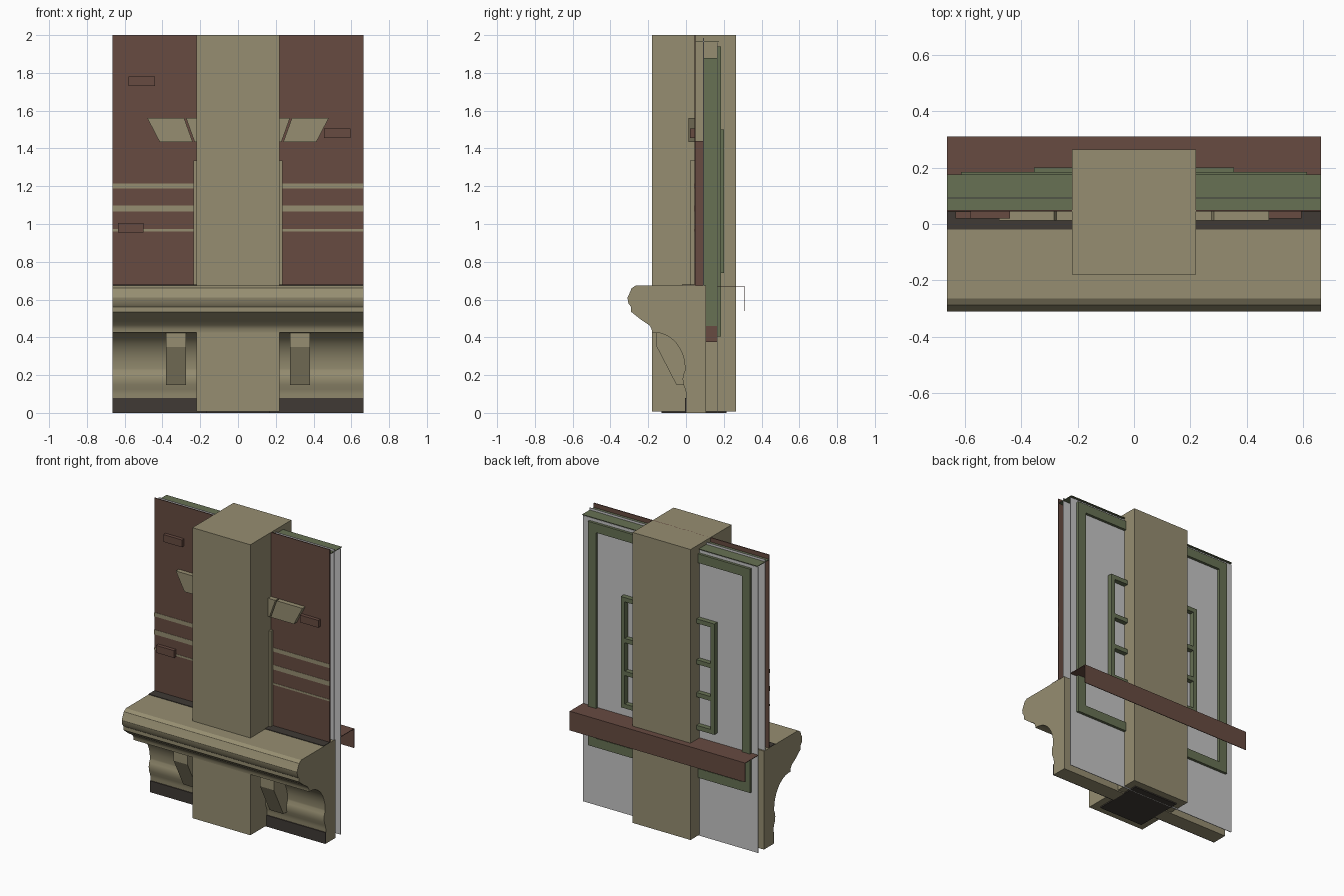
import bpy, bmesh, math

if "Cube" in bpy.data.objects:
    bpy.data.objects.remove(bpy.data.objects["Cube"])

def material(name, rgb):
    m = bpy.data.materials.new(name)
    m.diffuse_color = (*rgb, 1)
    m.use_nodes = True
    m.node_tree.nodes["Principled BSDF"].inputs["Base Color"].default_value = m.diffuse_color
    return m

BEIGE = material("beige_stone", (0.305, 0.27, 0.165))
BROWN = material("red_brown", (0.135, 0.070, 0.053))
GREEN = material("moss_green", (0.135, 0.165, 0.088))
DARK = material("dark_trim", (0.050, 0.042, 0.035))
GREY = material("light_grey", (0.56, 0.56, 0.56))

def prism(name, pts, axis, a, b, mat, smooth=False):
    """Extrude a 2D outline between a and b; axis 'x' takes (y, z) points, 'y' takes (x, z)."""
    bm = bmesh.new()
    def put(p, t):
        return bm.verts.new((t, p[0], p[1]) if axis == 'x' else (p[0], t, p[1]))
    f = bm.faces.new([put(p, a) for p in pts])
    ext = bmesh.ops.extrude_face_region(bm, geom=[f])
    for v in (g for g in ext['geom'] if isinstance(g, bmesh.types.BMVert)):
        v.co[0 if axis == 'x' else 1] = b
    bmesh.ops.recalc_face_normals(bm, faces=bm.faces)
    me = bpy.data.meshes.new(name)
    bm.to_mesh(me)
    bm.free()
    me.materials.append(mat)
    if smooth:
        me.shade_smooth()
        me.set_sharp_from_angle(angle=math.radians(30))
    ob = bpy.data.objects.new(name, me)
    bpy.context.collection.objects.link(ob)
    return ob

def box(name, x0, x1, y0, y1, z0, z1, mat):
    return prism(name, [(x0, z0), (x1, z0), (x1, z1), (x0, z1)], 'y', y0, y1, mat)

W = 0.665

# Central pillar and its base plate
box("pillar", -0.22, 0.22, -0.18, 0.265, 0.008, 2.0, BEIGE)
box("pillar_base_plate", -0.17, 0.17, -0.13, 0.215, 0.0, 0.008, DARK)

# Cornice and lower wall: one moulded profile with a quarter-round cove
cove = []
for i in range(9):
    t = math.radians(90 * i / 8)
    cove.append((-0.165 + 0.160 * math.sin(t), 0.235 + 0.19 * math.cos(t)))
profile = [(0.105, 0.675), (-0.265, 0.675), (-0.288, 0.66), (-0.296, 0.64),
           (-0.31, 0.61), (-0.305, 0.58), (-0.29, 0.56), (-0.29, 0.535),
           (-0.24, 0.495), (-0.195, 0.465), (-0.182, 0.445), (-0.18, 0.425)]
profile += cove + [(-0.005, 0.225), (-0.014, 0.205), (-0.018, 0.18), (-0.014, 0.15),
                   (-0.004, 0.125), (0.002, 0.10), (0.002, 0.0), (0.105, 0.0)]
prism("cornice", profile, 'x', -W, W, BEIGE, smooth=True)
box("skirting", -W, W, -0.004, 0.002, 0.0, 0.078, DARK)
box("cornice_top_strip", -W, W, -0.02, 0.045, 0.67, 0.679, DARK)

# Brackets under the cornice
for s, side in ((-1, "left"), (1, "right")):
    prism("bracket_" + side, [(0.0, 0.425), (-0.155, 0.425), (-0.155, 0.35),
                              (-0.05, 0.147), (0.0, 0.147)],
          'x', s * 0.275, s * 0.38, BEIGE)

# Front wall with pale courses and low pilaster
box("front_wall", -W, W, 0.044, 0.05, 0.67, 2.0, BROWN)
for z0, z1 in ((0.96, 0.973), (1.065, 1.097), (1.188, 1.215)):
    box("wall_course", -W, W, 0.042, 0.046, z0, z1, BEIGE)
box("pilaster", -0.235, 0.235, 0.02, 0.046, 0.67, 1.335, BEIGE)
box("wall_core", -0.6, 0.6, 0.05, 0.09, 0.675, 1.44, BROWN)

# Slanted plaques beside the pillar, mirrored
for s, side in ((-1, "left"), (1, "right")):
    outer = [(0.48, 1.56), (0.285, 1.56), (0.24, 1.435), (0.415, 1.435)]
    inner = [(0.275, 1.56), (0.2, 1.56), (0.2, 1.435), (0.23, 1.435)]
    prism("plaque_" + side, [(s * x, z) for x, z in outer], 'y', 0.012, 0.046, BEIGE)
    prism("plaque_root_" + side, [(s * x, z) for x, z in inner], 'y', 0.012, 0.046, BEIGE)

# Projecting bricks
for x0, x1, z0 in ((-0.58, -0.44, 1.73), (-0.635, -0.5, 0.955), (0.455, 0.595, 1.455)):
    box("brick", x0, x1, 0.02, 0.046, z0, z0 + 0.05, BROWN)

# Rear sheets, green core and green cap
box("inner_sheet", -W, W, 0.09, 0.094, 0.46, 1.985, GREY)
box("rear_sheet", -W, W, 0.163, 0.167, 0.0, 1.96, GREY)
box("green_core", -0.6, 0.6, 0.094, 0.163, 0.46, 1.88, GREEN)
box("lower_core", -0.6, 0.6, 0.105, 0.163, 0.375, 0.46, BROWN)
box("top_cap", -W, W, 0.05, 0.175, 1.966, 1.97, GREEN)

# Green border on the rear sheet
F = 0.062
for s in (-1, 1):
    box("rear_border_side", *sorted((s * 0.615, s * (0.615 - F))), 0.167, 0.185, 0.405, 1.94, GREEN)
for z in (0.405, 1.94 - F):
    box("rear_border_rail", -0.615 + F, 0.615 - F, 0.167, 0.185, z, z + F, GREEN)

# Ladder-shaped window frame on the rear
for s in (-1, 1):
    box("window_stile", *sorted((s * 0.355, s * 0.325)), 0.167, 0.2, 0.74, 1.5, GREEN)
for z in (0.74, 0.965, 1.19, 1.47):
    box("window_rail", -0.325, 0.325, 0.167, 0.2, z, z + 0.03, GREEN)

# Rear ledge: thin top with a hanging apron
box("ledge_top", -W, W, 0.167, 0.31, 0.668, 0.672, BROWN)
box("ledge_apron", -W, W, 0.306, 0.31, 0.54, 0.668, BROWN)
